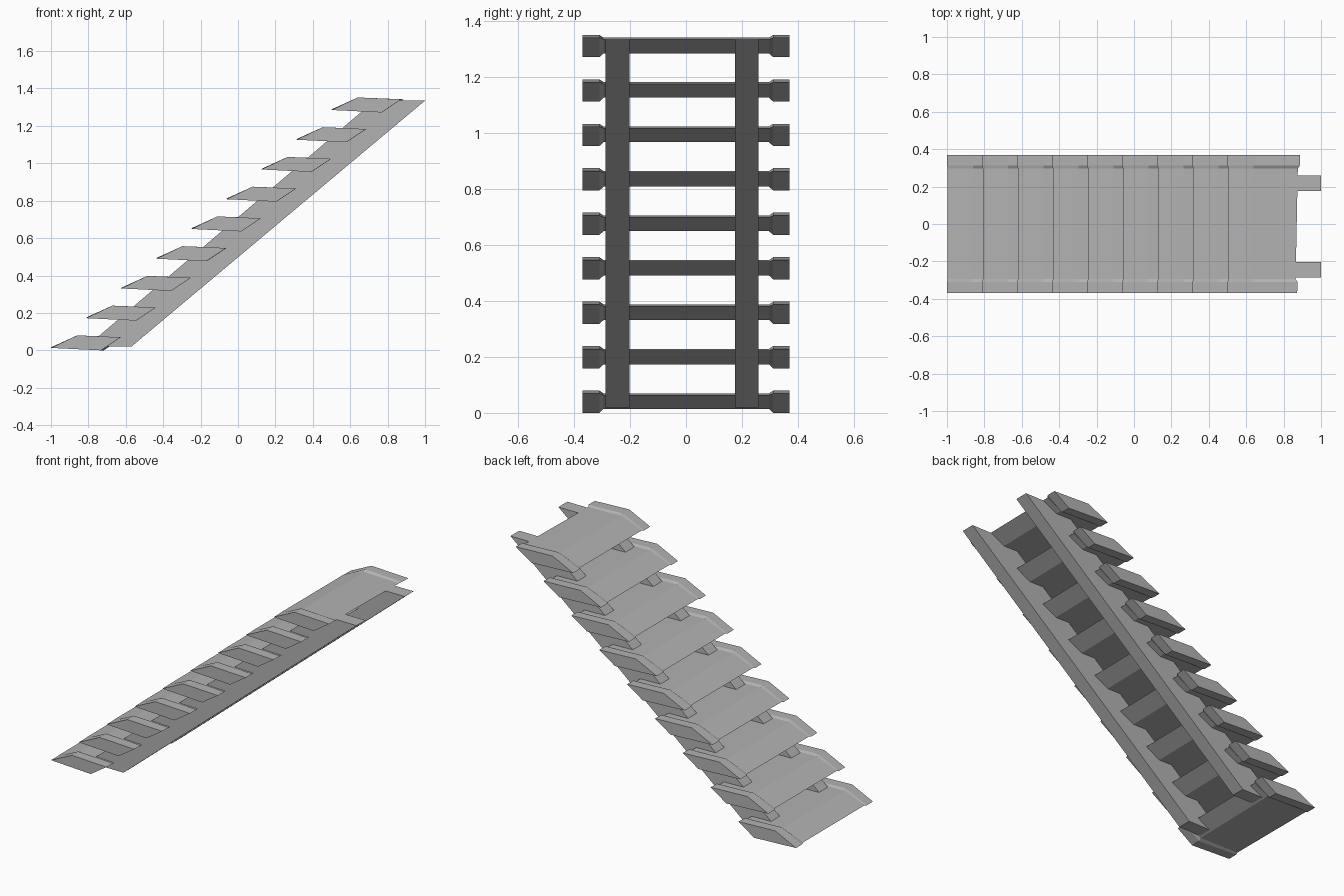
import bpy
import bmesh

if "Cube" in bpy.data.objects:
    bpy.data.objects.remove(bpy.data.objects["Cube"], do_unlink=True)

grey = bpy.data.materials.new("plain_grey")
grey.use_nodes = True
COLOUR = (0.45, 0.45, 0.45, 1)
grey.diffuse_color = COLOUR
grey.node_tree.nodes["Principled BSDF"].inputs["Base Color"].default_value = COLOUR


def loft(name, sections):
    """Skin a list of (y, xz profile) sections into a closed, flat-shaded solid."""
    bm = bmesh.new()
    rings = [[bm.verts.new((x, y, z)) for x, z in profile] for y, profile in sections]
    for a, b in zip(rings, rings[1:]):
        n = len(a)
        for i in range(n):
            j = (i + 1) % n
            bm.faces.new((a[i], a[j], b[j], b[i]))
    bm.faces.new(rings[0])
    bm.faces.new(rings[-1])
    bmesh.ops.recalc_face_normals(bm, faces=bm.faces)
    mesh = bpy.data.meshes.new(name)
    bm.to_mesh(mesh)
    bm.free()
    mesh.materials.append(grey)
    obj = bpy.data.objects.new(name, mesh)
    bpy.context.collection.objects.link(obj)
    return obj


# Tread profiles: nose, top front, top back, bottom back
END = [(-1.0, 0.013), (-0.86, 0.08), (-0.62, 0.07), (-0.725, 0.0)]
MIDDLE = [(-0.996, 0.018), (-0.86, 0.07), (-0.63, 0.064), (-0.725, 0.014)]


def tread_section(y, profile):
    # The back edge runs slightly out of square
    skew = 0.02 * y
    return y, [(x + (skew if i > 1 else 0), z) for i, (x, z) in enumerate(profile)]


tread = [tread_section(y, p) for y, p in (
    (-0.37, END), (-0.31, END), (-0.295, MIDDLE),
    (0.297, MIDDLE), (0.312, END), (0.37, END))]

# Nine treads with raised ends
STEPS, RUN, RISE = 9, 0.1875, 0.159
for k in range(STEPS):
    step = loft(f"tread_{k + 1}", tread)
    step.location = (k * RUN, 0, k * RISE)

# Two sloping side beams under the treads
BEAM = [(-0.81, 0.02), (-0.57, 0.02), (1.0, 1.335), (0.73, 1.335)]
for name, y0, y1 in (("right_beam", -0.287, -0.202), ("left_beam", 0.176, 0.26)):
    loft(name, [(y0, BEAM), (y1, BEAM)])
